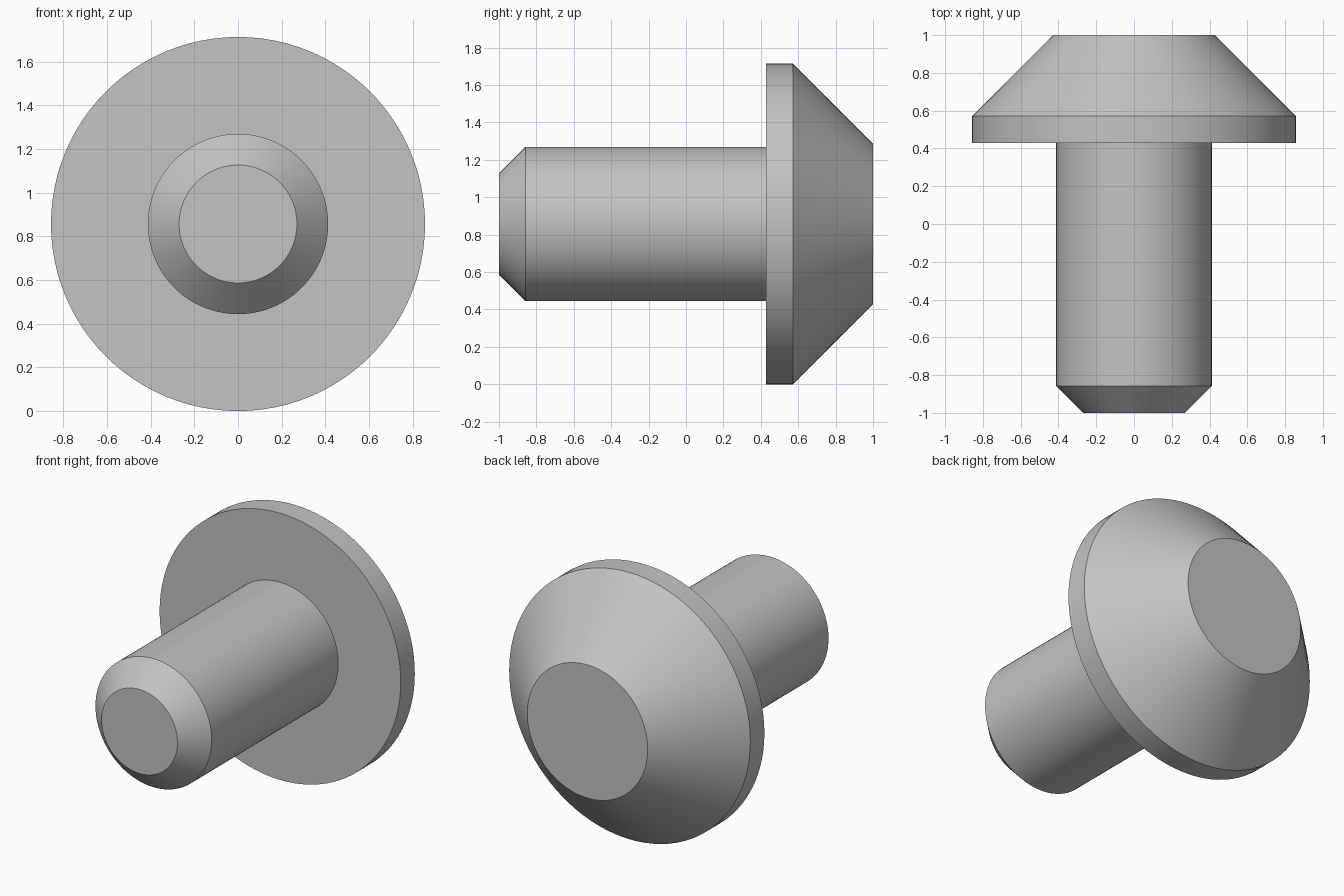
import bpy, bmesh, math

cube = bpy.data.objects.get("Cube")
if cube:
    bpy.data.objects.remove(cube, do_unlink=True)

SIDES = 96
HEAD_RADIUS = 0.857

steel = bpy.data.materials.new("light grey metal")
steel.use_nodes = True
colour = (0.55, 0.55, 0.55, 1)
steel.diffuse_color = colour
steel.node_tree.nodes["Principled BSDF"].inputs["Base Color"].default_value = colour


def lathe(name, profile):
    """Spin (y, radius) points about the long axis; points on the axis close the ends."""
    bm = bmesh.new()
    verts = [bm.verts.new((r, y, 0)) for y, r in profile]
    edges = [bm.edges.new(pair) for pair in zip(verts, verts[1:])]
    bmesh.ops.spin(bm, geom=verts + edges, cent=(0, 0, 0), axis=(0, 1, 0),
                   angle=math.tau, steps=SIDES, use_merge=True)
    bmesh.ops.remove_doubles(bm, verts=bm.verts, dist=1e-5)
    bmesh.ops.recalc_face_normals(bm, faces=bm.faces)
    # Join each end fan into one flat disc
    bmesh.ops.dissolve_limit(bm, angle_limit=0.001, verts=bm.verts, edges=bm.edges)
    mesh = bpy.data.meshes.new(name)
    bm.to_mesh(mesh)
    bm.free()
    mesh.materials.append(steel)
    obj = bpy.data.objects.new(name, mesh)
    obj.location.z = HEAD_RADIUS
    bpy.context.collection.objects.link(obj)
    bpy.ops.object.select_all(action="DESELECT")
    obj.select_set(True)
    bpy.context.view_layer.objects.active = obj
    bpy.ops.object.shade_smooth_by_angle(angle=math.radians(30))
    return obj


# Chamfered shaft, flange and tapered head as one turned solid
lathe("rivet_body", [
    (-1, 0), (-1, 0.27), (-0.857, 0.413),       # chamfered tip
    (0.428, 0.413), (0.428, HEAD_RADIUS),       # shaft and flange underside
    (0.571, HEAD_RADIUS), (1, 0.428), (1, 0),   # flange rim and tapered head
])
